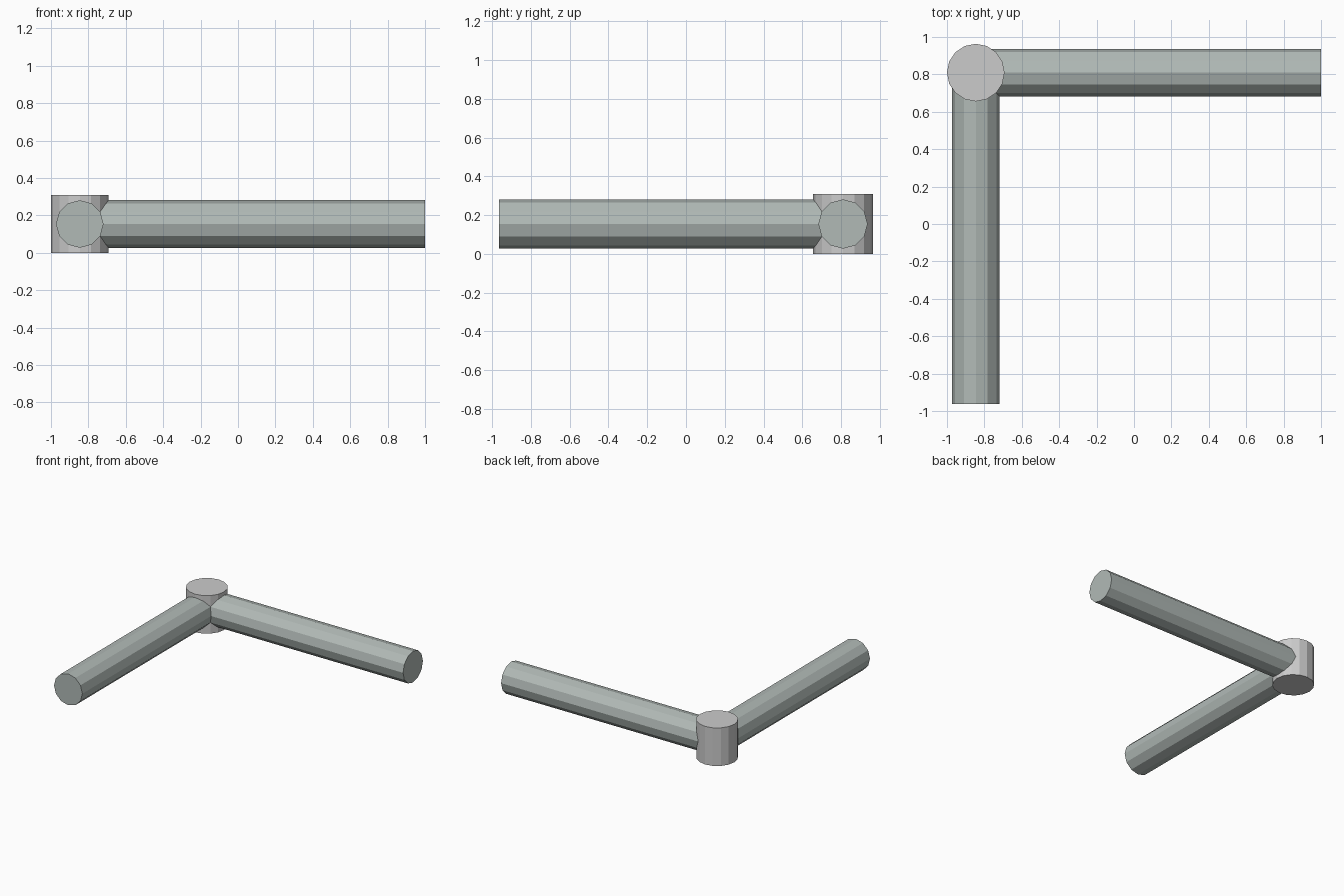
import bpy
from math import pi

if "Cube" in bpy.data.objects:
    bpy.data.objects.remove(bpy.data.objects["Cube"])

R_JOINT, R_PIPE = 0.154, 0.127
Y_END = -0.9635
CX, CY, CZ = -1 + R_JOINT, -Y_END - R_JOINT, R_JOINT   # centre of the corner joint


def material(name, color):
    mat = bpy.data.materials.new(name)
    mat.diffuse_color = color
    mat.use_nodes = True
    mat.node_tree.nodes["Principled BSDF"].inputs["Base Color"].default_value = mat.diffuse_color
    return mat


def cylinder(name, sides, radius, depth, location, mat, rotation=(0, 0, 0)):
    bpy.ops.mesh.primitive_cylinder_add(vertices=sides, radius=radius, depth=depth,
                                        location=location, rotation=rotation)
    obj = bpy.context.object
    obj.name = name
    obj.data.materials.append(mat)
    return obj


pipe_grey = material("pipe_grey", (0.44, 0.49, 0.47, 1))
joint_grey = material("joint_grey", (0.54, 0.56, 0.54, 1))

# Upright corner joint
cylinder("corner_joint", 16, R_JOINT, 2 * CZ, (CX, CY, CZ), joint_grey)

# Pipe running right from the joint
cylinder("side_pipe", 12, R_PIPE, 1 - CX, ((1 + CX) / 2, CY, CZ), pipe_grey, (0, pi / 2, 0))

# Pipe running forward from the joint
cylinder("front_pipe", 12, R_PIPE, CY - Y_END, (CX, (CY + Y_END) / 2, CZ), pipe_grey, (pi / 2, 0, 0))
